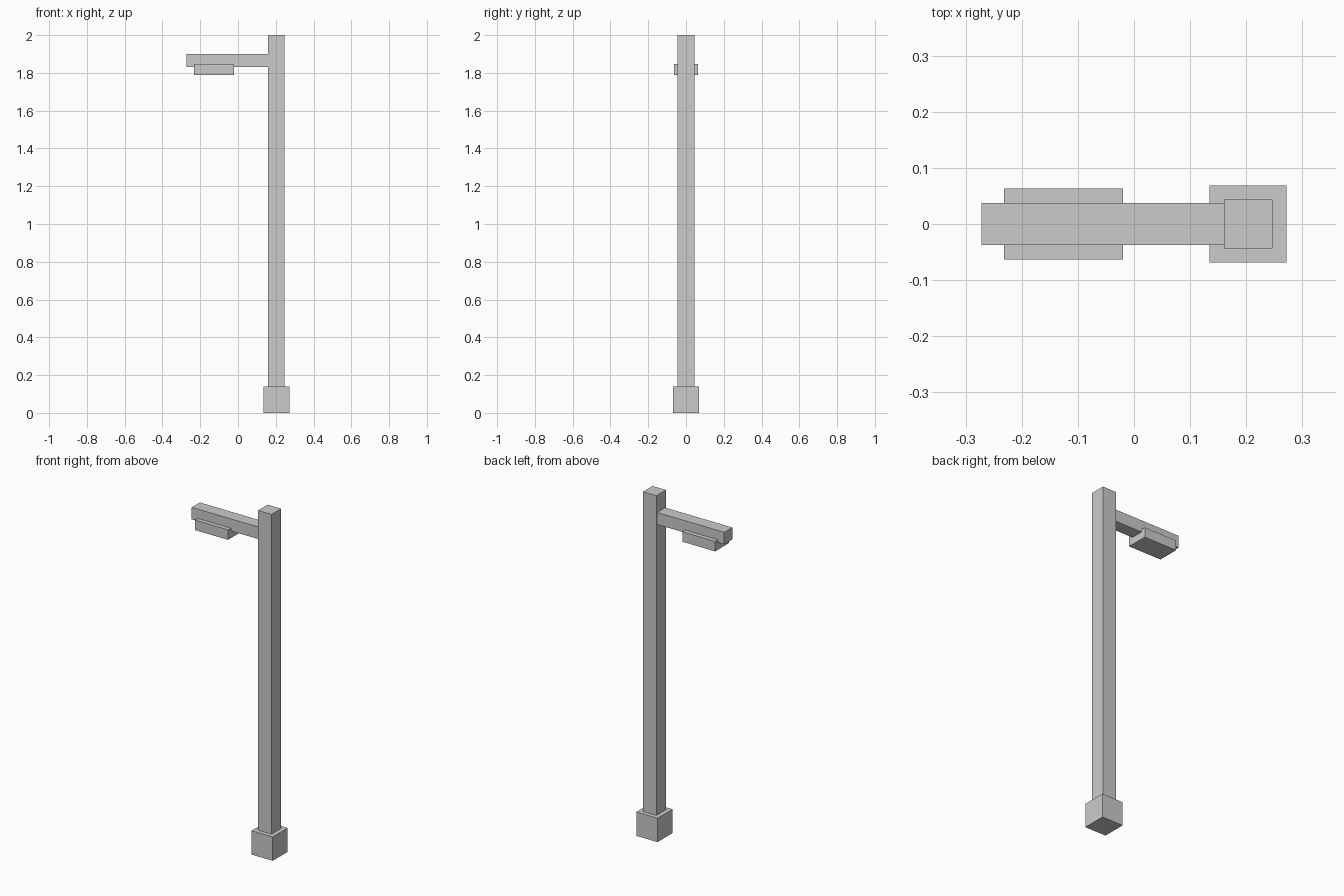
import bpy

if "Cube" in bpy.data.objects:
    bpy.data.objects.remove(bpy.data.objects["Cube"])


def box(name, x, y, z):
    """Axis-aligned box from (min, max) ranges."""
    ranges = (x, y, z)
    bpy.ops.mesh.primitive_cube_add(size=1, location=[(a + b) / 2 for a, b in ranges])
    ob = bpy.context.object
    ob.name = name
    ob.scale = [b - a for a, b in ranges]
    bpy.ops.object.transform_apply(location=False, rotation=False, scale=True)
    return ob


# Square footing and tall post
box("base", (0.135, 0.272), (-0.069, 0.069), (0, 0.139))
box("post", (0.16, 0.247), (-0.044, 0.044), (0.139, 2.0))

# Side arm reaching out from the post
box("arm", (-0.272, 0.16), (-0.037, 0.037), (1.83, 1.9))

# Lamp housing let into the underside of the arm
box("lamp", (-0.232, -0.02), (-0.063, 0.063), (1.788, 1.846))
